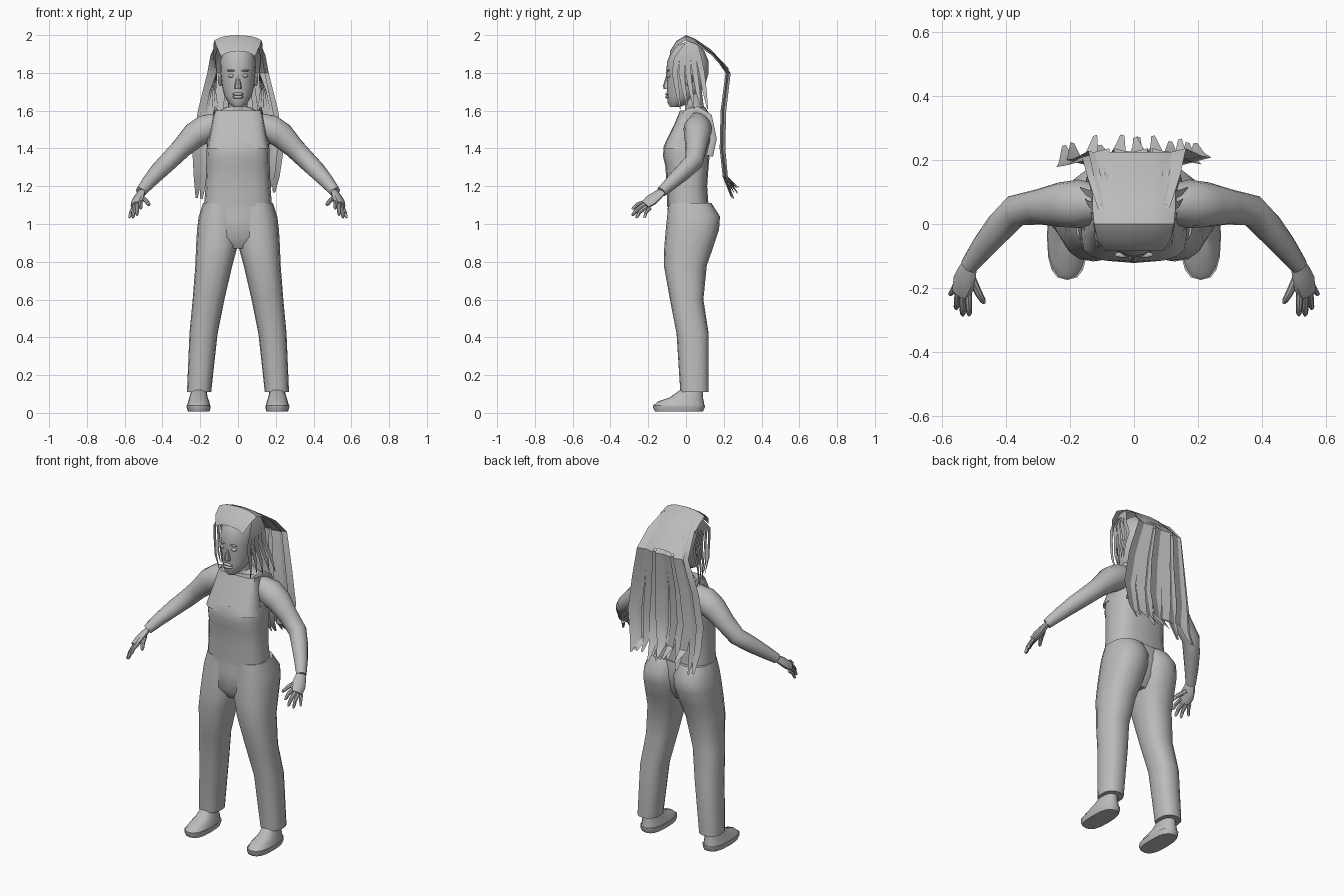
import bpy, bmesh, math, random
from mathutils import Vector

random.seed(4)
grey = bpy.data.materials.new("plain_grey")
grey.diffuse_color = (0.5, 0.5, 0.5, 1)


def finish(name, bm, mirror=False, angle=40, closed=True):
    if closed:
        bmesh.ops.recalc_face_normals(bm, faces=bm.faces)
    me = bpy.data.meshes.new(name)
    bm.to_mesh(me)
    bm.free()
    ob = bpy.data.objects.new(name, me)
    bpy.context.collection.objects.link(ob)
    me.materials.append(grey)
    if mirror:
        ob.modifiers.new("Mirror", 'MIRROR')
    bpy.ops.object.select_all(action='DESELECT')
    ob.select_set(True)
    bpy.context.view_layer.objects.active = ob
    bpy.ops.object.shade_smooth_by_angle(angle=math.radians(angle))
    return ob


def skin_rings(bm, rings):
    rings = [[bm.verts.new(p) for p in r] for r in rings]
    n = len(rings[0])
    for a, b in zip(rings, rings[1:]):
        for i in range(n):
            bm.faces.new((a[i], a[(i + 1) % n], b[(i + 1) % n], b[i]))
    bm.faces.new(rings[0][::-1])
    bm.faces.new(rings[-1])


def stack(name, rows, sides=16, power=1.0, mirror=False):
    """Horizontal rings, each row: z, x min, x max, y min, y max."""
    rings = []
    for z, x0, x1, y0, y1 in rows:
        ring = []
        for i in range(sides):
            t = math.tau * i / sides
            c, s = math.cos(t), math.sin(t)
            ring.append(((x0 + x1) / 2 + (x1 - x0) / 2 * math.copysign(abs(c) ** power, c),
                         (y0 + y1) / 2 + (y1 - y0) / 2 * math.copysign(abs(s) ** power, s), z))
        rings.append(ring)
    bm = bmesh.new()
    skin_rings(bm, rings)
    return finish(name, bm, mirror)


def tube(bm, points, radii, sides=12, up=(0, 0, 1), flat=1.0):
    """Rings across a path; flat squeezes the section along up."""
    pts = [Vector(p) for p in points]
    rings = []
    for i, p in enumerate(pts):
        d = (pts[min(i + 1, len(pts) - 1)] - pts[max(i - 1, 0)]).normalized()
        side = d.cross(Vector(up)).normalized()
        top = side.cross(d)
        rings.append([p + radii[i] * (side * math.cos(math.tau * k / sides)
                                      + top * flat * math.sin(math.tau * k / sides))
                      for k in range(sides)])
    skin_rings(bm, rings)


def ribbon(bm, points, widths, across):
    """Thin hair strip; ends in a point when the last width is small."""
    rows = [[bm.verts.new(Vector(p) + Vector(across) * w * s) for s in (-.5, .5)]
            for p, w in zip(points, widths)]
    for a, b in zip(rows, rows[1:]):
        bm.faces.new((a[0], a[1], b[1], b[0]))


def ball(name, centre, size, mirror=False):
    bm = bmesh.new()
    bmesh.ops.create_uvsphere(bm, u_segments=12, v_segments=8, radius=1)
    for v in bm.verts:
        v.co = Vector(centre) + Vector([a * b for a, b in zip(v.co, size)])
    return finish(name, bm, mirror)


# trousers
stack("trouser_leg", [
    (.11, .142, .27, -.03, .12), (.42, .108, .257, -.05, .12),
    (.60, .072, .24, -.085, .092), (.78, .03, .226, -.117, .11),
    (.88, .003, .222, -.115, .145), (.97, -.01, .217, -.107, .175),
    (1.04, -.01, .208, -.1, .18), (1.11, -.01, .185, -.093, .135)],
    power=.85, mirror=True)
stack("hips", [(.87, -.06, .06, -.07, .08), (.93, -.15, .15, -.108, .12),
               (1.03, -.19, .19, -.1, .145), (1.11, -.185, .185, -.095, .13)], power=.8)

# shoes
stack("shoe_sole", [(.008, .15, .265, -.165, .09), (.03, .145, .272, -.175, .1),
                    (.04, .145, .272, -.175, .1)], power=.75, mirror=True)
stack("shoe_upper", [(.04, .148, .27, -.172, .097), (.06, .152, .264, -.15, .095),
                     (.08, .16, .258, -.09, .09), (.125, .168, .245, -.025, .088)],
      power=.85, mirror=True)

# torso and sleeveless top
stack("torso", [
    (1.10, -.165, .165, -.08, .11), (1.22, -.16, .16, -.085, .1),
    (1.38, -.16, .16, -.08, .125), (1.48, -.175, .175, -.04, .14),
    (1.55, -.18, .18, -.01, .135), (1.59, -.12, .12, 0, .12),
    (1.62, -.06, .06, .0, .1)])
stack("top_body", [
    (1.09, -.18, .18, -.1, .12), (1.2, -.172, .172, -.102, .112),
    (1.31, -.168, .168, -.11, .12), (1.36, -.168, .168, -.122, .125),
    (1.41, -.165, .165, -.118, .13), (1.44, -.16, .16, -.106, .125)], power=.72)
stack("top_bib", [
    (1.40, -.165, .165, -.118, .06), (1.44, -.155, .155, -.105, .06),
    (1.52, -.14, .14, -.065, .06), (1.6, -.125, .125, -.032, .06)], power=.6)
bm = bmesh.new()
tube(bm, [(.11, .0, 1.59), (.12, .06, 1.605), (.13, .12, 1.57), (.14, .145, 1.45), (.145, .125, 1.36)],
     [.018] * 5, 8, (1, 0, 0), .4)
finish("back_strap", bm, True)

# arms, palms and fingers
bm = bmesh.new()
tube(bm, [(.11, .065, 1.53), (.17, .063, 1.505), (.23, .06, 1.47), (.3, .053, 1.40), (.37, .042, 1.33),
          (.42, -.01, 1.28), (.47, -.07, 1.225), (.515, -.13, 1.17)],
     [.06, .076, .07, .055, .05, .046, .038, .028], 14)
finish("arm", bm, True)
bm = bmesh.new()
tube(bm, [(.51, -.122, 1.178), (.523, -.155, 1.15), (.532, -.185, 1.125), (.541, -.215, 1.1)],
     [.026, .036, .042, .034], 10, (1, 0, .4), .9)
for v in bm.verts:  # thin the palm across its back
    n = Vector((.55, -.35, .75)).normalized()
    v.co -= n * (v.co - Vector((.526, -.17, 1.138))).dot(n) * .45
finish("palm", bm, True)
bm = bmesh.new()
for base, tip, r in [((.518, -.212, 1.118), (.515, -.287, 1.08), .0105),
                     ((.535, -.215, 1.105), (.535, -.287, 1.045), .011),
                     ((.548, -.208, 1.092), (.556, -.266, 1.032), .0105),
                     ((.556, -.19, 1.085), (.576, -.222, 1.032), .009),
                     ((.512, -.16, 1.14), (.468, -.248, 1.1), .012)]:
    a, b = Vector(base), Vector(tip)
    mid = a.lerp(b, .55) + Vector((0, -.004, .006))
    tube(bm, [a, mid, a.lerp(b, .9), b], [r * 1.15, r, r * .8, r * .35], 8)
finish("fingers", bm, True)

# neck, head and face
bm = bmesh.new()
tube(bm, [(0, .05, 1.55), (0, .045, 1.62), (0, .03, 1.72)], [.065, .05, .052], 14, (0, 1, 0))
finish("neck", bm)
stack("head", [
    (1.62, -.025, .025, -.085, -.03), (1.64, -.05, .05, -.097, .02),
    (1.68, -.073, .073, -.1, .06), (1.73, -.085, .085, -.1, .1),
    (1.80, -.093, .093, -.105, .12), (1.86, -.095, .095, -.1, .12),
    (1.91, -.082, .082, -.08, .1), (1.945, -.055, .055, -.05, .075),
    (1.96, -.02, .02, -.01, .03)], sides=20)
stack("nose", [(1.715, -.018, .018, -.118, -.08), (1.73, -.018, .018, -.122, -.08),
               (1.79, -.007, .007, -.104, -.08)], sides=8)
for i, z in enumerate((1.672, 1.688)):
    ball(("lower_lip", "upper_lip")[i], (0, -.096, z), (.03, .014, .009))
ball("eye", (.036, -.09, 1.785), (.017, .013, .011), True)
ball("brow", (.036, -.096, 1.812), (.024, .009, .005), True)
ball("ear", (.094, .015, 1.765), (.012, .022, .035), True)

# swept hair sheet from forehead over the crown
bm = bmesh.new()
path = [(-.085, 1.9, .09), (-.05, 1.955, .115), (0, 1.985, .125), (.05, 1.965, .13),
        (.13, 1.91, .13), (.225, 1.81, .125)]
rows = []
for y, z, half in path:
    rows.append([bm.verts.new((half * s, y, z + .015 * (1 - s * s) - .012 * abs(s) ** 4))
                 for s in (-1, -.8, -.5, 0, .5, .8, 1)])
for a, b in zip(rows, rows[1:]):
    for i in range(6):
        bm.faces.new((a[i], a[i + 1], b[i + 1], b[i]))
finish("hair_sheet", bm, closed=False)

# long strands hanging behind the back
bm = bmesh.new()
for i in range(15):
    s = -1 + 2 * i / 14
    end = random.uniform(1.12, 1.2)
    y = .2 + .008 * (i % 3)
    lean = random.uniform(-.015, .015)
    ribbon(bm, [(.1 * s, .05, 1.968), (.125 * s, .15, 1.895), (.14 * s, y + .015, 1.8),
                (.185 * s, y - .01, 1.6), (.215 * s, y - .015, 1.4),
                (.2 * s + lean, y, 1.25), (.195 * s + lean * 2, y + random.uniform(.03, .07), end)],
           [.025, .04, .045, .055, .055, .045, .012], (1, .25 * (-1) ** i, 0))
finish("long_hair", bm, closed=False)

# loose locks at the sides of the head
bm = bmesh.new()
for k in range(5):
    y = -.06 + .036 * k
    ribbon(bm, [(.1, .01 + .01 * k, 1.965), (.122, y * .8, 1.88), (.112, y, 1.8),
                (.118 + .008 * k, y + .015, 1.7), (.105 + .016 * k, y + .03, 1.61 + .02 * (k % 2))],
           [.02, .03, .03, .022, .005], (.15, 1, 0))
finish("side_locks", bm, True, closed=False)
